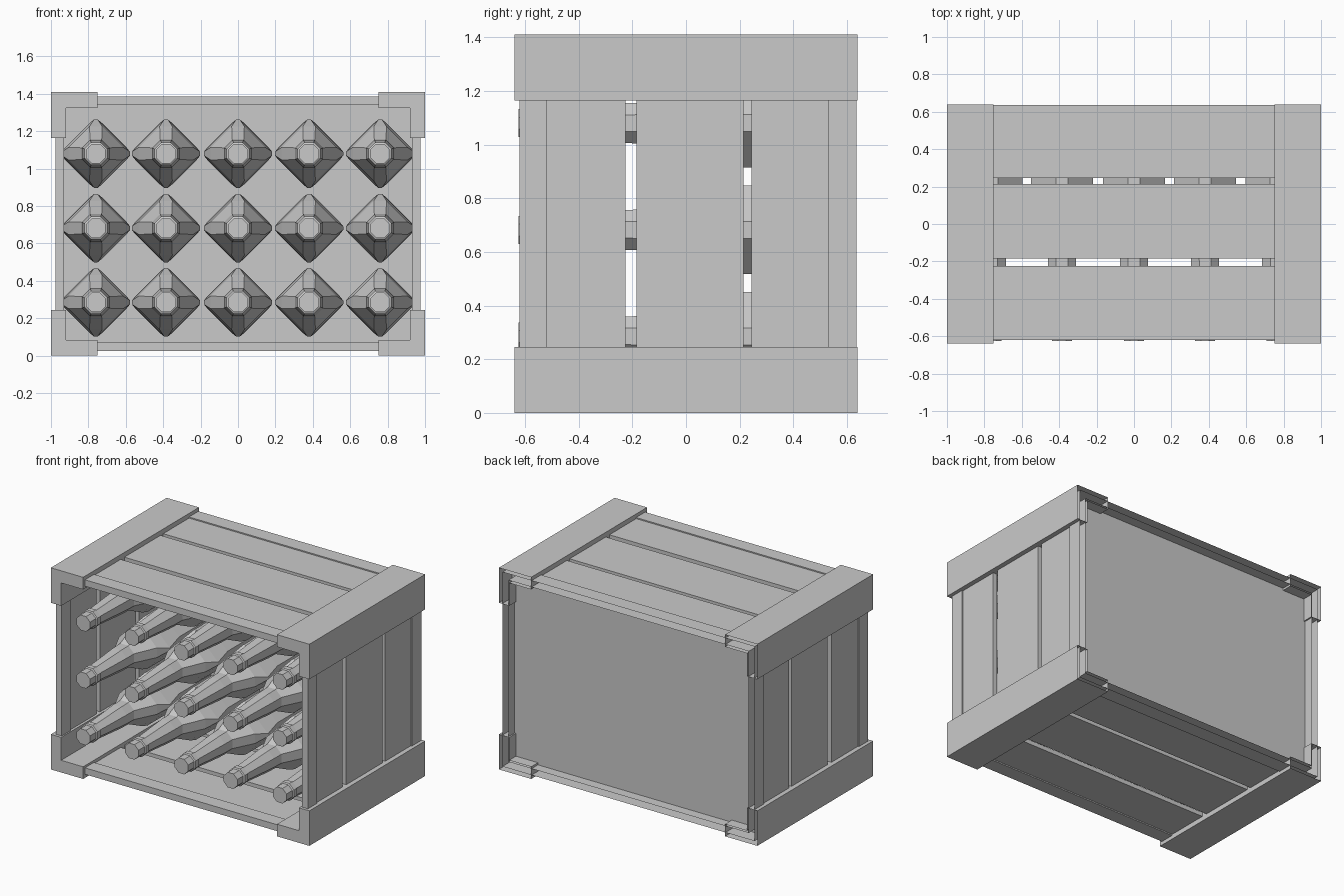
import bpy, bmesh, math

if "Cube" in bpy.data.objects:
    bpy.data.objects.remove(bpy.data.objects["Cube"], do_unlink=True)

grey = bpy.data.materials.new("plain_grey")
grey.use_nodes = True
GREY = (0.59, 0.59, 0.59, 1)
grey.diffuse_color = GREY
grey.node_tree.nodes["Principled BSDF"].inputs["Base Color"].default_value = GREY


def finish(name, bm):
    mesh = bpy.data.meshes.new(name)
    bm.to_mesh(mesh)
    bm.free()
    mesh.materials.append(grey)
    obj = bpy.data.objects.new(name, mesh)
    bpy.context.collection.objects.link(obj)


def skin(bm, sections):
    """Add side walls through (y, [(x, z), ...]) sections and return the rings."""
    rings = [[bm.verts.new((x, y, z)) for x, z in pts] for y, pts in sections]
    for a, b in zip(rings, rings[1:]):
        for i in range(len(a)):
            j = (i + 1) % len(a)
            bm.faces.new((a[i], a[j], b[j], b[i]))
    return rings


def loft(name, sections, back_cap=True):
    bm = bmesh.new()
    rings = skin(bm, sections)
    bm.faces.new(rings[0])
    if back_cap:
        bm.faces.new(rings[-1])
    bmesh.ops.recalc_face_normals(bm, faces=bm.faces[:])
    finish(name, bm)


def rect(x0, x1, z0, z1):
    return [(x0, z0), (x1, z0), (x1, z1), (x0, z1)]


def plank(name, x0, x1, y0, y1, z0, z1):
    pts = rect(x0, x1, z0, z1)
    loft(name, [(y0, pts), (y1, pts)])


MID = 0.705          # half of the crate height
OUT_X, IN_X = 0.975, 0.93
OUT_Z, IN_Z = 0.68, 0.635
STEP = 0.008         # boards sit slightly inside the end frames


def frame(name, y0, y1, back_cap):
    """Rectangular rim, optionally left open at the back."""
    bm = bmesh.new()
    outer = rect(-OUT_X, OUT_X, MID - OUT_Z, MID + OUT_Z)
    inner = rect(-IN_X, IN_X, MID - IN_Z, MID + IN_Z)
    o = skin(bm, [(y0, outer), (y1, outer)])
    n = skin(bm, [(y0, inner), (y1, inner)])
    for end in ((0, 1) if back_cap else (0,)):
        for i in range(4):
            j = (i + 1) % 4
            bm.faces.new((o[end][i], o[end][j], n[end][j], n[end][i]))
    bmesh.ops.recalc_face_normals(bm, faces=bm.faces[:])
    finish(name, bm)


# End frames
frame("front_frame", -0.62, -0.52, True)
frame("back_frame", 0.53, 0.635, False)

# Slatted walls: three boards on each of the four sides
for n, (y0, y1) in enumerate([(-0.52, -0.225), (-0.185, 0.215), (0.245, 0.53)]):
    for s, side, level in ((1, "left", "top"), (-1, "right", "bottom")):
        xa, xb = sorted((s * (IN_X + STEP), s * (OUT_X - STEP)))
        za, zb = sorted((MID + s * (IN_Z + STEP), MID + s * (OUT_Z - STEP)))
        plank(f"{side}_board_{n}", xa, xb, y0, y1, MID - IN_Z, MID + IN_Z)
        plank(f"{level}_board_{n}", -OUT_X + STEP, OUT_X - STEP, y0, y1, za, zb)

# Back panel, set into the back frame
plank("back_panel", -IN_X, IN_X, 0.55, 0.565, MID - IN_Z, MID + IN_Z)

# Angle rails along the four long corners
angle = [(1, 0.705), (0.75, 0.705), (0.75, 0.62), (0.92, 0.62), (0.92, 0.46), (1, 0.46)]
for sx, side in ((1, "left"), (-1, "right")):
    for sz, level in ((1, "top"), (-1, "bottom")):
        pts = [(sx * x, MID + sz * z) for x, z in angle]
        loft(f"{level}_{side}_rail", [(-0.64, pts), (0.64, pts)], back_cap=False)

# Bottles: (depth, radius, half-angle of the clipped corner)
profile = [(-0.625, 0.057, 22.5), (-0.56, 0.057, 22.5), (-0.555, 0.066, 22.5),
           (-0.52, 0.066, 22.5), (-0.515, 0.06, 22.5), (-0.25, 0.08, 22.5),
           (-0.17, 0.082, 22.5), (-0.02, 0.15, 13), (0.07, 0.183, 3),
           (0.2, 0.168, 11), (0.55, 0.168, 11)]


def section(cx, cz, r, clip):
    angles = [math.radians(q * 90 + s * clip) for q in range(4) for s in (-1, 1)]
    return [(cx + r * math.cos(t), cz + r * math.sin(t)) for t in angles]


for row, cz in enumerate((0.285, 0.682, 1.08)):
    for col, cx in enumerate((-0.76, -0.385, 0, 0.38, 0.76)):
        loft(f"bottle_{row}_{col}",
             [(y, section(cx, cz, r, clip)) for y, r, clip in profile])
